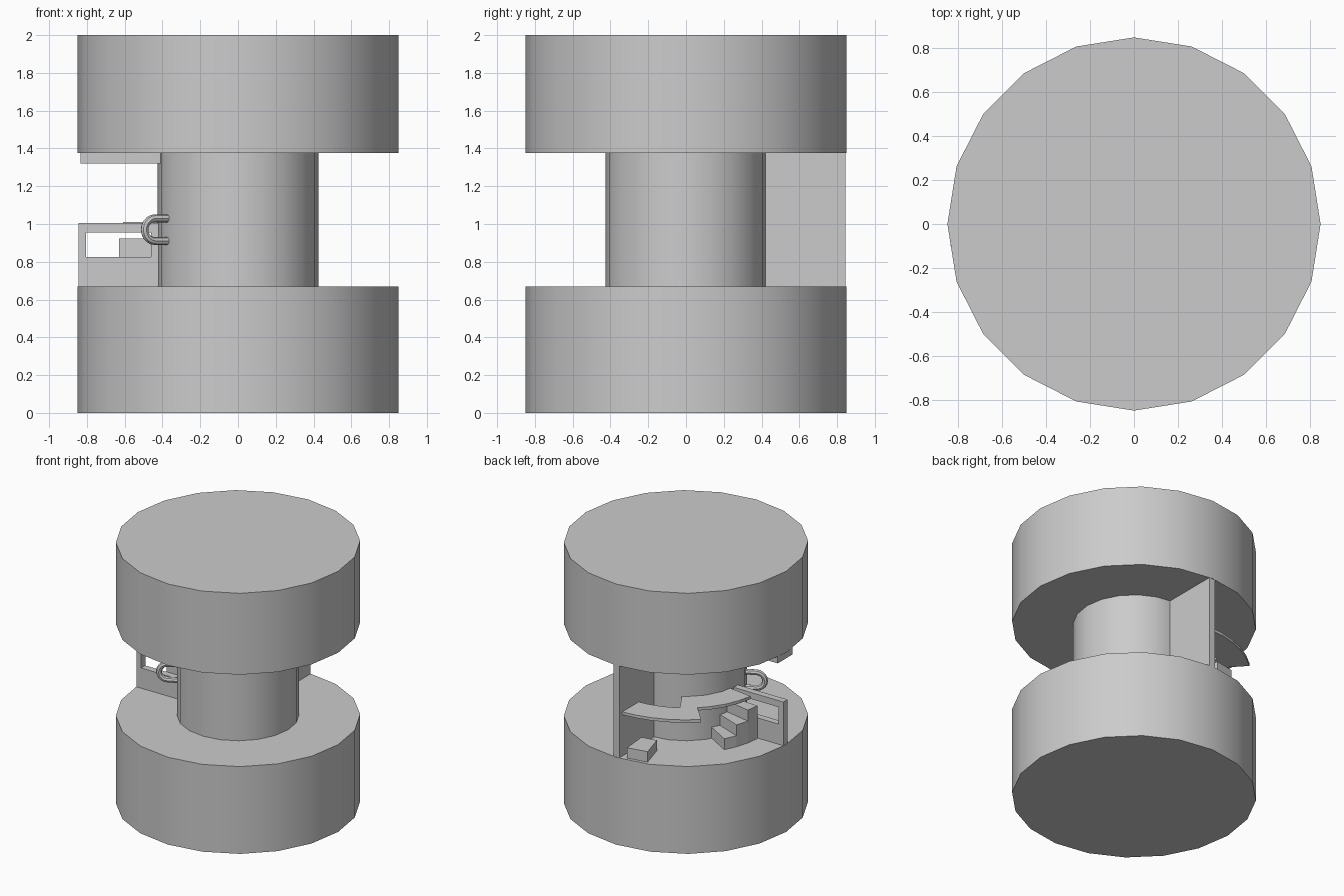
import bpy, bmesh
from math import sin, cos, pi, radians

if "Cube" in bpy.data.objects:
    bpy.data.objects.remove(bpy.data.objects["Cube"])


def new_object(name, bm):
    bmesh.ops.recalc_face_normals(bm, faces=bm.faces)
    mesh = bpy.data.meshes.new(name)
    bm.to_mesh(mesh)
    bm.free()
    obj = bpy.data.objects.new(name, mesh)
    bpy.context.collection.objects.link(obj)
    return obj


def smooth(obj):
    bpy.ops.object.select_all(action='DESELECT')
    obj.select_set(True)
    bpy.context.view_layer.objects.active = obj
    bpy.ops.object.shade_smooth_by_angle(angle=radians(35))


def drum(name, radius, z0, z1):
    bpy.ops.mesh.primitive_cylinder_add(vertices=20, radius=radius, depth=z1 - z0,
                                        location=(0, 0, (z0 + z1) / 2))
    obj = bpy.context.object
    obj.name = name
    smooth(obj)


def add_box(bm, x0, x1, y0, y1, z0, z1):
    verts = bmesh.ops.create_cube(bm, size=1)["verts"]
    for v in verts:
        v.co = ((x0 + x1) / 2 + v.co.x * (x1 - x0),
                (y0 + y1) / 2 + v.co.y * (y1 - y0),
                (z0 + z1) / 2 + v.co.z * (z1 - z0))


def boxes(name, *dims):
    bm = bmesh.new()
    for d in dims:
        add_box(bm, *d)
    return new_object(name, bm)


def sector(name, r0, r1, a0, a1, z0, z1, n=1):
    """Ring sector block between two radii, angles in degrees."""
    bm = bmesh.new()
    angles = [radians(a0 + (a1 - a0) * i / n) for i in range(n + 1)]
    rings = [[bm.verts.new((r * cos(a), r * sin(a), z))
              for r, z in ((r0, z0), (r1, z0), (r1, z1), (r0, z1))] for a in angles]
    for p, q in zip(rings, rings[1:]):
        for k in range(4):
            m = (k + 1) % 4
            bm.faces.new((p[k], p[m], q[m], q[k]))
    bm.faces.new(rings[0])
    bm.faces.new(rings[-1])
    return new_object(name, bm)


# Main body
FLOOR, CEIL = 0.67, 1.375
drum("lower_drum", 0.85, 0, FLOOR)
drum("centre_column", 0.425, FLOOR, CEIL)
drum("upper_drum", 0.85, CEIL, 2.0)

# Dividing walls, one solid and one with a window opening
T = 0.025
boxes("solid_wall", (-T, T, 0.41, 0.845, FLOOR, CEIL))
boxes("window_wall",
      (-0.845, -0.41, -T, T, FLOOR, 0.825),
      (-0.845, -0.805, -T, T, 0.825, 0.955),
      (-0.46, -0.41, -T, T, 0.825, 0.955),
      (-0.845, -0.41, -T, T, 0.955, 1.005))
boxes("ceiling_beam", (-0.835, -0.41, -0.1, 0.08, 1.32, CEIL))

# Stairs rising to the window wall, and a lone step by the solid wall
RISE = 0.084
for i in range(3):
    a = 150 + 9 * i
    sector(f"stair_step_{i + 1}", 0.41, 0.63, a, a + 9, FLOOR, FLOOR + RISE * (i + 1))
sector("lone_step", 0.62, 0.82, 95, 106, FLOOR, FLOOR + 0.08)

# Two staggered curved walkways
sector("inner_walkway", 0.415, 0.615, 121, 172, 0.988, 1.01, 5)
sector("outer_walkway", 0.61, 0.81, 91, 132.5, 0.988, 1.01, 5)

# U-shaped handle on the column
curve = bpy.data.curves.new("handle", 'CURVE')
curve.dimensions = '3D'
curve.bevel_depth = 0.021
curve.bevel_resolution = 2
curve.use_fill_caps = True
steps = 10
path = [(0.41, 1.03)]
path += [(0.495 + 0.06 * sin(pi * i / steps), 0.97 + 0.06 * cos(pi * i / steps))
         for i in range(steps + 1)]
path += [(0.41, 0.91)]
spline = curve.splines.new('POLY')
spline.points.add(len(path) - 1)
ang = radians(207)
for p, (r, z) in zip(spline.points, path):
    p.co = (r * cos(ang), r * sin(ang), z, 1)
handle = bpy.data.objects.new("handle", curve)
bpy.context.collection.objects.link(handle)
bpy.ops.object.select_all(action='DESELECT')
handle.select_set(True)
bpy.context.view_layer.objects.active = handle
bpy.ops.object.convert(target='MESH')
smooth(bpy.context.object)
